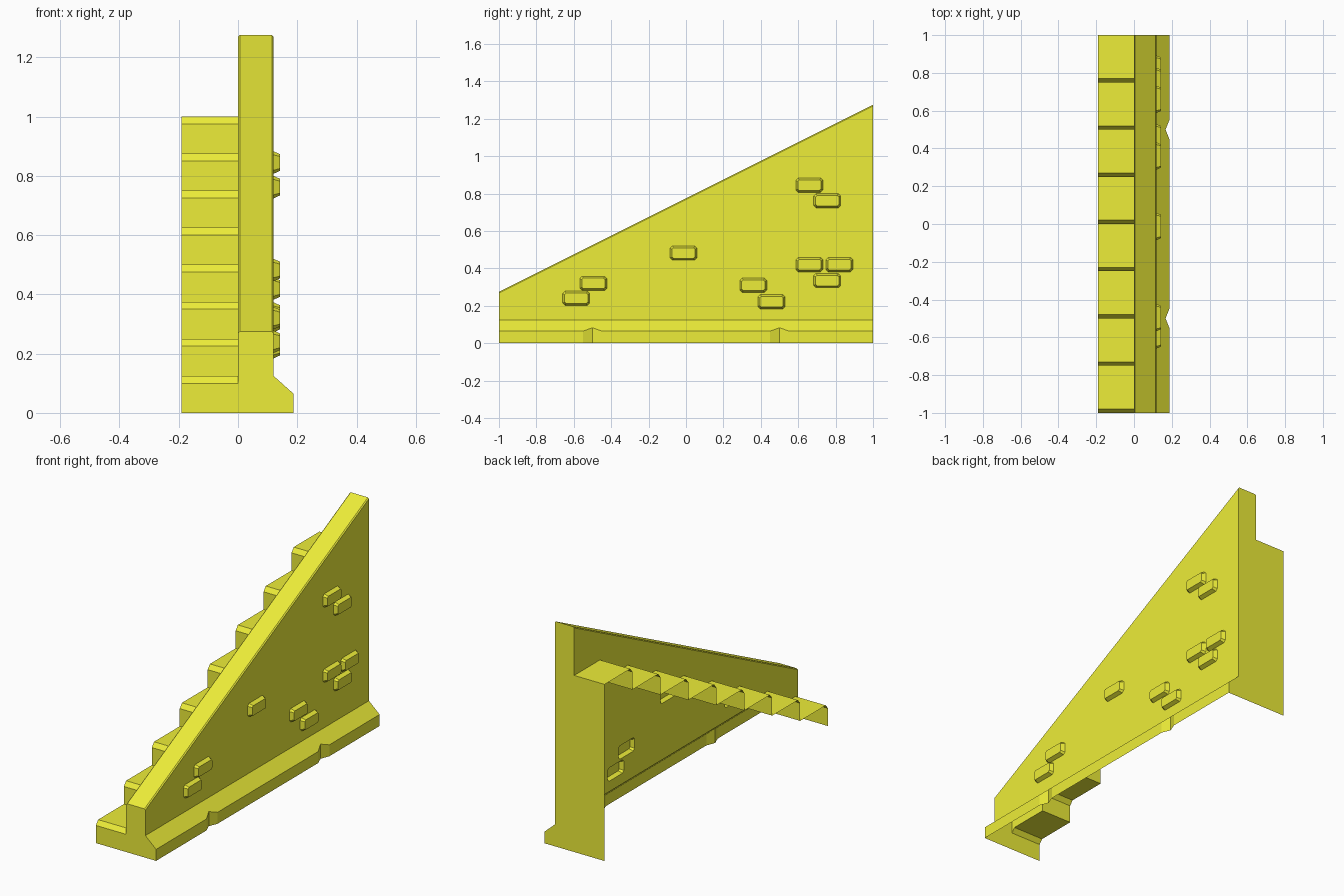
import bpy, bmesh
from mathutils import Vector

if "Cube" in bpy.data.objects:
    bpy.data.objects.remove(bpy.data.objects["Cube"])

yellow = bpy.data.materials.new("yellow_paint")
yellow.diffuse_color = (0.85, 0.85, 0.04, 1)
yellow.use_nodes = True
yellow.node_tree.nodes["Principled BSDF"].inputs["Base Color"].default_value = yellow.diffuse_color


def add_face(bm, pts, out):
    """Flat face turned towards the direction out."""
    f = bm.faces.new([bm.verts.new(p) for p in pts])
    f.normal_update()
    if f.normal.dot(Vector(out)) < 0:
        f.normal_flip()


def finish(name, bm):
    bmesh.ops.remove_doubles(bm, verts=bm.verts, dist=0.0005)
    me = bpy.data.meshes.new(name)
    bm.to_mesh(me)
    bm.free()
    me.materials.append(yellow)
    bpy.context.collection.objects.link(bpy.data.objects.new(name, me))


L, W, P = -0.19, 0.12, 0.187      # stair edge, wall face, plinth face
Z0, Z1 = 0.275, 1.275             # wall height at front and back
B = 0.006                         # small bevel on the coping

# Brick positions (y, z) on the outer wall face
bricks = [(.66, .845), (.755, .762), (-.013, .482), (-.495, .32), (-.587, .24),
          (.36, .31), (.457, .222), (.66, .42), (.82, .42), (.755, .335)]


def brick_outline(x, cy, cz, hy, hz, c):
    p = [(-hy + c, -hz), (hy - c, -hz), (hy, -hz + c), (hy, hz - c),
         (hy - c, hz), (-hy + c, hz), (-hy, hz - c), (-hy, -hz + c)]
    return [Vector((x, cy + a, cz + b)) for a, b in p]


# Steps: open sheet of chamfered nosings and treads
profile = []
for i in range(8):
    y, z = -1 + 0.25 * i, 0.125 * i
    profile += [(y, z + 0.1), (y + 0.02, z + 0.125), (y + 0.25, z + 0.125)]
bm = bmesh.new()
for (y0, z0), (y1, z1) in zip(profile, profile[1:]):
    add_face(bm, [(L, y0, z0), (0, y0, z0), (0, y1, z1), (L, y1, z1)], (0, -1, 1))
finish("steps", bm)

# Inner wall face above the steps
bm = bmesh.new()
add_face(bm, [(0, y, z) for y, z in profile] + [(0, 1, Z1 - B), (0, -1, Z0 - B)], (-1, 0, 0))
finish("inner_wall_face", bm)

# Outer wall face, open behind each brick
bm = bmesh.new()
loops = [[(W, -1, .125), (W, 1, .125), (W, 1, Z1 - B), (W, -1, Z0 - B)]]
loops += [brick_outline(W, y, z, .072, .038, .012) for y, z in bricks]
edges = []
for loop in loops:
    vs = [bm.verts.new(p) for p in loop]
    edges += [bm.edges.new((a, b)) for a, b in zip(vs, vs[1:] + vs[:1])]
bmesh.ops.triangle_fill(bm, use_beauty=True, edges=edges, normal=(1, 0, 0))
for f in bm.faces:
    f.normal_update()
    if f.normal.x < 0:
        f.normal_flip()
finish("outer_wall_face", bm)

# Raised bricks with tapered sides
bm = bmesh.new()
for y, z in bricks:
    base = brick_outline(W, y, z, .072, .038, .012)
    top = brick_outline(.142, y, z, .062, .028, .008)
    add_face(bm, top, (1, 0, 0))
    for i in range(8):
        j = (i + 1) % 8
        add_face(bm, [base[i], base[j], top[j], top[i]],
                 (base[i] + base[j]) / 2 - Vector((W, y, z)))
finish("bricks", bm)

# Sloping coping with narrow bevels
bm = bmesh.new()
section = [(0, -B), (B, 0), (W - B, 0), (W, -B)]
for (x0, d0), (x1, d1) in zip(section, section[1:]):
    add_face(bm, [(x0, -1, Z0 + d0), (x1, -1, Z0 + d1),
                  (x1, 1, Z1 + d1), (x0, 1, Z1 + d0)], (0, 0, 1))
finish("coping", bm)

# Plinth with two V-shaped notches
bm = bmesh.new()
cuts = [(-1, P), (-.55, P), (-.5, .167), (-.45, P), (.45, P), (.5, .167), (.55, P), (1, P)]
rim = [(x, y, .065 + (P - x) / (P - W) * .06) for y, x in cuts]
for a, b in zip(rim, rim[1:]):
    add_face(bm, [(a[0], a[1], 0), (b[0], b[1], 0), b, a], (1, 0, 0))
add_face(bm, rim + [(W, 1, .125), (W, -1, .125)], (1, 0, 1))
finish("plinth", bm)

# Front and back end panels
for name, y, step, top in (("front_panel", -1, .1, Z0), ("back_panel", 1, 1.0, Z1)):
    bm = bmesh.new()
    outline = [(L, 0), (L, step), (0, step), (0, top - B), (B, top), (W - B, top),
               (W, top - B), (W, .125), (P, .065), (P, 0)]
    add_face(bm, [(x, y, z) for x, z in outline], (0, y, 0))
    finish(name, bm)
